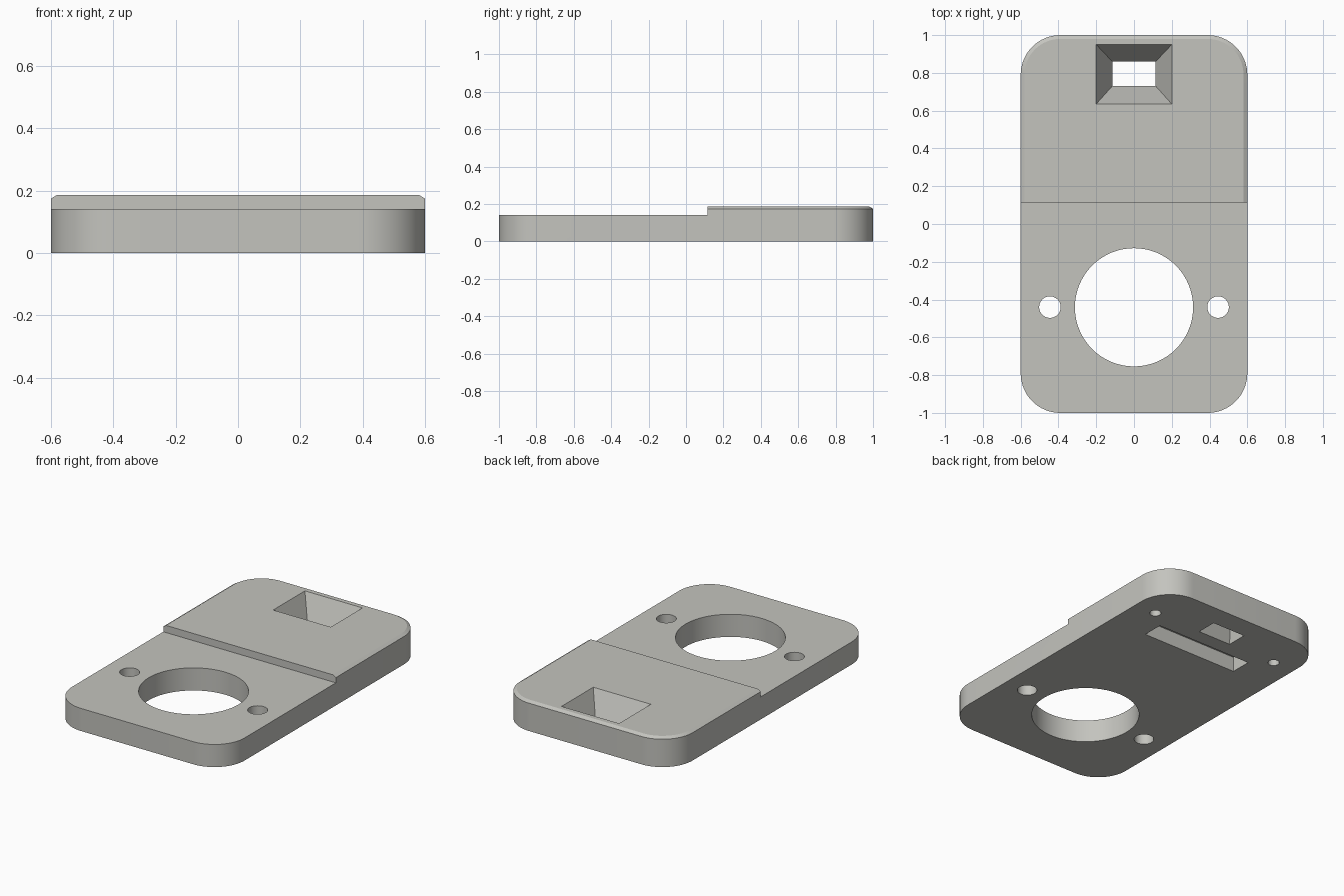
import bpy, bmesh, math

if "Cube" in bpy.data.objects:
    bpy.data.objects.remove(bpy.data.objects["Cube"])

grey = bpy.data.materials.new("warm_grey")
grey.diffuse_color = (0.55, 0.55, 0.515, 1)
grey.use_nodes = True
grey.node_tree.nodes["Principled BSDF"].inputs["Base Color"].default_value = grey.diffuse_color

TOP, LOW, STEP_Y = 0.187, 0.142, 0.115
BEVEL_W, BEVEL_H = 0.02, 0.012


def rounded(hx, hy, r, steps=16):
    """Rounded rectangle outline, counter-clockwise."""
    pts = []
    for q, (sx, sy) in enumerate([(1, 1), (-1, 1), (-1, -1), (1, -1)]):
        for i in range(steps + 1):
            a = math.pi / 2 * (q + i / steps)
            pts.append((sx * (hx - r) + r * math.cos(a), sy * (hy - r) + r * math.sin(a)))
    return pts


def rect(x0, x1, y0, y1):
    return [(x0, y0), (x1, y0), (x1, y1), (x0, y1)]


def circle(cx, cy, r, n=64):
    return [(cx + r * math.cos(2 * math.pi * i / n), cy + r * math.sin(2 * math.pi * i / n))
            for i in range(n)]


def loft(name, sections):
    """Closed solid through (outline, height) sections."""
    bm = bmesh.new()
    loops = [[bm.verts.new((x, y, z)) for x, y in pts] for pts, z in sections]
    n = len(loops[0])
    for a, b in zip(loops, loops[1:]):
        for i in range(n):
            j = (i + 1) % n
            bm.faces.new((a[i], a[j], b[j], b[i]))
    bm.faces.new(loops[0][::-1])
    bm.faces.new(loops[-1])
    me = bpy.data.meshes.new(name)
    bm.to_mesh(me)
    bm.free()
    me.materials.append(grey)
    ob = bpy.data.objects.new(name, me)
    bpy.context.collection.objects.link(ob)
    return ob


# Plate with a bevelled upper rim
R = 0.21
plate = loft("mounting_plate", [
    (rounded(0.6, 1, R), 0),
    (rounded(0.6, 1, R), TOP - BEVEL_H),
    (rounded(0.6 - BEVEL_W, 1 - BEVEL_W, R - BEVEL_W), TOP)])

# Lowered front half
cutters = [loft("step_cutter", [(rect(-1, 1, -1.5, STEP_Y), LOW), (rect(-1, 1, -1.5, STEP_Y), 0.5)])]


# Through holes and blind screw holes
def drill(name, x, y, r, depth):
    c = circle(x, y, r)
    cutters.append(loft(name, [(c, -0.1), (c, depth)]))


drill("large_hole_cutter", 0, -0.441, 0.313, 0.4)
for s in (-1, 1):
    drill("side_hole_cutter", s * 0.445, -0.44, 0.057, 0.4)
    drill("screw_hole_cutter", s * 0.45, 0.73, 0.033, 0.1)


# Tapered window, extended past both faces along its slope
def window(z):
    t = z / TOP
    hx = 0.115 + 0.085 * t
    return rect(-hx, hx, 0.73 - 0.095 * t, 0.86 + 0.09 * t), z


cutters.append(loft("window_cutter", [window(-0.02), window(TOP + 0.02)]))

# Blind slot in the underside
slot = rect(-0.335, 0.335, 0.503, 0.635)
cutters.append(loft("slot_cutter", [(slot, -0.1), (slot, 0.094)]))

bpy.context.view_layer.objects.active = plate
plate.select_set(True)
for c in cutters:
    m = plate.modifiers.new(c.name, "BOOLEAN")
    m.operation, m.solver, m.object = "DIFFERENCE", "EXACT", c
    bpy.ops.object.modifier_apply(modifier=m.name)
for c in cutters:
    bpy.data.objects.remove(c)
bpy.ops.object.shade_smooth_by_angle(angle=math.radians(20))
